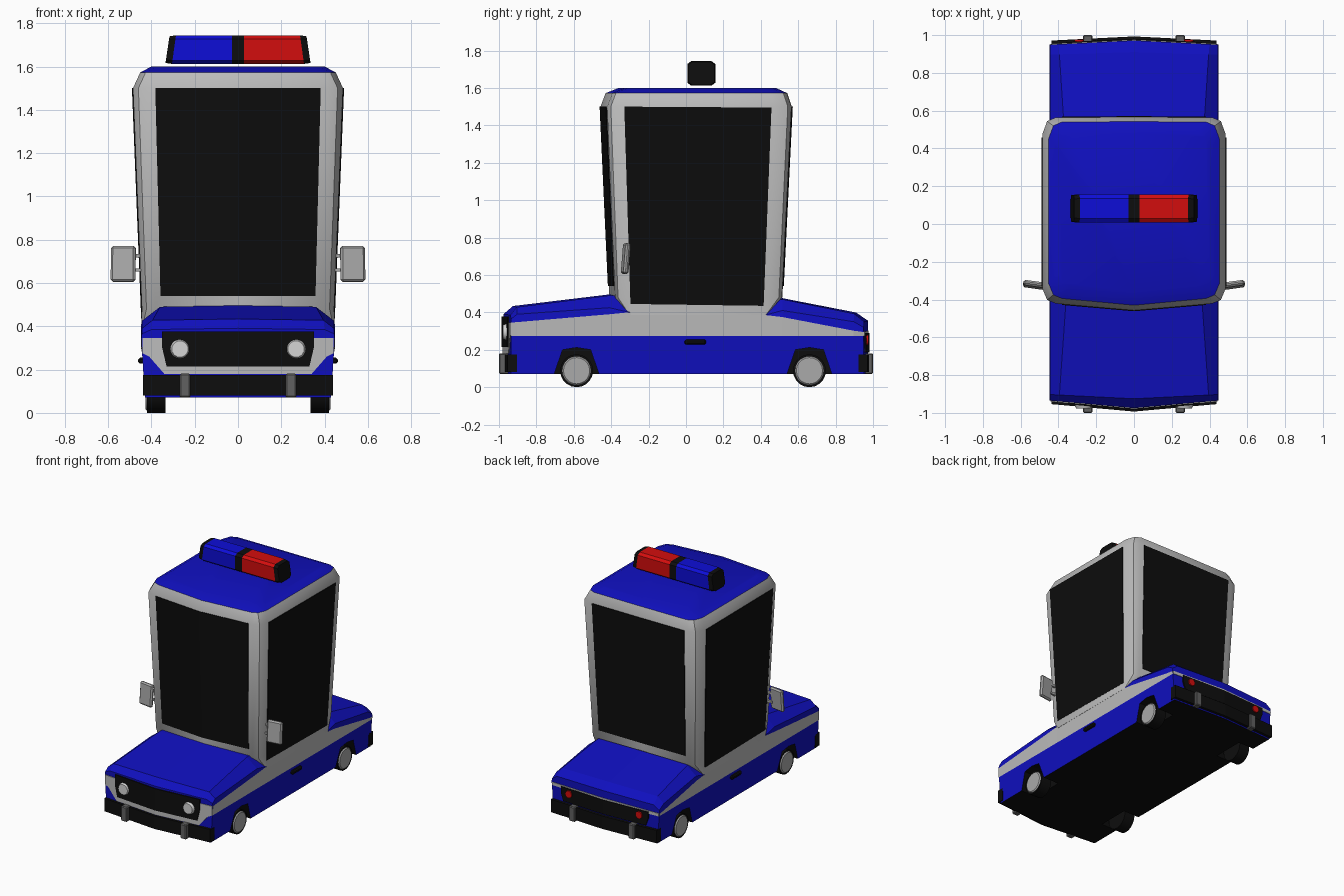
import bpy, bmesh, math
from mathutils import Vector

if "Cube" in bpy.data.objects:
    bpy.data.objects.remove(bpy.data.objects["Cube"])


def material(name, r, g, b):
    m = bpy.data.materials.new(name)
    m.use_nodes = True
    m.diffuse_color = (r, g, b, 1)
    m.node_tree.nodes["Principled BSDF"].inputs["Base Color"].default_value = (r, g, b, 1)
    return m


BLUE = material("body_blue", .005, .005, .52)
WHITE = material("body_white", .5, .5, .5)
BLACK = material("black", .004, .004, .004)
BEACON_BLUE = material("beacon_blue", .004, .004, .68)
RED = material("red", .65, .004, .004)
GREY = material("dark_grey", .12, .12, .12)
LENS = material("lens_white", .66, .66, .66)
SILVER = material("silver", .4, .4, .4)


def finish(name, bm, mats):
    bmesh.ops.recalc_face_normals(bm, faces=bm.faces)
    me = bpy.data.meshes.new(name)
    bm.to_mesh(me)
    bm.free()
    for m in mats:
        me.materials.append(m)
    ob = bpy.data.objects.new(name, me)
    bpy.context.collection.objects.link(ob)
    return ob


def loft(name, rings, mats, rule=lambda i, j: 0, caps=(0, 0)):
    """Skin rings of equal length; each cap is split along the centre line."""
    bm = bmesh.new()
    rows = [[bm.verts.new(p) for p in r] for r in rings]
    n = len(rows[0])
    h = n // 2
    for i in range(len(rows) - 1):
        for j in range(n):
            k = (j + 1) % n
            f = bm.faces.new((rows[i][j], rows[i][k], rows[i + 1][k], rows[i + 1][j]))
            f.material_index = rule(i, min(j, n - 1 - j))
    for row, c in zip((rows[0], rows[-1]), caps):
        for part in (row[:h + 1], row[h:] + row[:1]):
            bm.faces.new(part).material_index = c
    return finish(name, bm, mats)


def mirror_ring(half):
    """Close a half outline that starts and ends on x = 0."""
    return half + [(-x, y, z) for x, y, z in half[-2:0:-1]]


def bowed_plate(name, mat, pts, y, bow, depth):
    """Symmetric plate in the xz plane, curving back from its centre."""
    s = -1 if y < 0 else 1
    rings = [mirror_ring([(x, y - s * (bow * x + d), z) for x, z in pts]) for d in (0, depth)]
    return loft(name, rings, [mat])


def box(name, mat, centre, size, bevel=0):
    bm = bmesh.new()
    bmesh.ops.create_cube(bm, size=1)
    bmesh.ops.scale(bm, vec=size, verts=bm.verts)
    if bevel:
        bmesh.ops.bevel(bm, geom=bm.edges[:], offset=bevel, segments=1, affect='EDGES')
    bmesh.ops.translate(bm, vec=centre, verts=bm.verts)
    return finish(name, bm, [mat])


def disc(name, mat, centre, r, depth, axis, r2=None, sides=20):
    bm = bmesh.new()
    bmesh.ops.create_cone(bm, cap_ends=True, segments=sides, radius1=r,
                          radius2=r if r2 is None else r2, depth=depth)
    rot = Vector((0, 0, 1)).rotation_difference(Vector(axis)).to_matrix()
    bmesh.ops.rotate(bm, matrix=rot, verts=bm.verts)
    bmesh.ops.translate(bm, vec=centre, verts=bm.verts)
    ob = finish(name, bm, [mat])
    smooth(ob)
    return ob


def activate(ob):
    bpy.ops.object.select_all(action='DESELECT')
    ob.select_set(True)
    bpy.context.view_layer.objects.active = ob


def smooth(ob, angle=35):
    activate(ob)
    bpy.ops.object.shade_smooth_by_angle(angle=math.radians(angle))


# Lower body: y, bow, stripe top, shoulder height, top height, top half width
stations = [
    (-.975, .09, .346, .365, .385, .40),
    (-.925, .05, .348, .39, .428, .395),
    (-.41, 0, .39, .425, .49, .36),
    (-.31, 0, .40, .402, .49, .36),
    (.43, 0, .385, .387, .47, .36),
    (.515, 0, .375, .41, .47, .37),
    (.91, .03, .302, .35, .393, .395),
    (.972, .05, .295, .32, .35, .40)]
rings = []
for y, bow, zb, zs, zt, w in stations:
    s = 1 if y < 0 else -1
    half = [(0, .07), (.43, .07), (.443, .275), (.447, zb), (.444, zs), (w, zt), (0, zt + .006)]
    rings.append(mirror_ring([(x, y + s * bow * x, z) for x, z in half]))
body_mats = [BLUE, WHITE, BLACK]
body = loft("lower_body", rings, body_mats, lambda i, j: (2, 0, 1, 0, 0, 0)[j])

# Wheel arches and wheels
for end, y in (("front", -.585), ("rear", .66)):
    for side, s in (("left", 1), ("right", -1)):
        arch = [(-.12, .0), (-.12, .07), (-.075, .2), (0, .212), (.075, .2), (.12, .07), (.12, .0), (0, 0)]
        cutter = loft("arch_cutter", [[(s * x, y + dy, z) for dy, z in arch] for x in (.3, .6)],
                      body_mats, lambda i, j: 2, (2, 2))
        cutter.hide_render = True
        mod = body.modifiers.new("arch", 'BOOLEAN')
        mod.operation = 'DIFFERENCE'
        mod.solver = 'EXACT'
        mod.object = cutter
        activate(body)
        bpy.ops.object.modifier_apply(modifier=mod.name)
        bpy.data.objects.remove(cutter)
        disc(f"{end}_{side}_tyre", BLACK, (s * .378, y, .088), .088, .085, (1, 0, 0))
        disc(f"{end}_{side}_hub", SILVER, (s * .422, y, .088), .082, .012, (s, 0, 0), .07)

# Tall cabin: height, half width, front, back, corner size
levels = [(.385, .448, -.31, .43, .15), (.48, .444, -.41, .515, .85),
          (1.5, .485, -.457, .566, 1), (1.572, .452, -.43, .542, 1),
          (1.6, .40, -.36, .48, .9)]
rings = []
for z, w, f, b, c in levels:
    rings.append(mirror_ring([
        (0, f, z), (w - .07 * c, f + .036 * c, z), (w - .025 * c, f + .055 * c, z),
        (w, f + .115 * c, z), (w, b - .09 * c, z), (w - .025 * c, b - .022 * c, z),
        (w - .07 * c, b - .002, z), (0, b, z)]))
cabin = loft("cabin", rings, [WHITE, BLUE], lambda i, j: int(i == 3), (0, 1))
smooth(cabin)


# Windows
def lean(z, low, high):
    return low + (high - low) * (z - .48) / 1.02


for name, f0, f1, bow, sgn in (("windscreen", -.41, -.457, .087, -1), ("rear_window", .515, .566, .006, 1)):
    pts = [(0, .54), (.358, .54), (.382, 1.5), (0, 1.5)]
    loft(name, [mirror_ring([(x, lean(z, f0, f1) + sgn * (d - bow * x), z) for x, z in pts])
                for d in (.005, -.004)], [BLACK])
for side, s in (("left", 1), ("right", -1)):
    pts = [(-.297, .445), (.415, .435), (.457, 1.495), (-.33, 1.5)]
    loft(f"{side}_window", [[(s * (lean(z, .444, .485) + d), y, z) for y, z in pts]
                            for d in (.005, -.004)], [BLACK])

# Front and rear panels
bowed_plate("front_panel", WHITE, [(0, .18), (.34, .18), (.41, .26), (.442, .276), (.442, .346), (0, .346)],
            -.98, .09, .008)
bowed_plate("grille", BLACK, [(0, .215), (.33, .215), (.35, .3), (.35, .377), (0, .377)], -.986, .09, .009)
bowed_plate("rear_panel", WHITE, [(0, .275), (.442, .275), (.442, .297), (0, .302)], .976, .05, .008)
bowed_plate("rear_grille", BLACK, [(0, .185), (.34, .185), (.36, .24), (.36, .29), (0, .29)], .981, .05, .009)

# Bumpers, overriders and lamps
for end, s, bow in (("front", -1, .09), ("rear", 1, .05)):
    bowed_plate(f"{end}_bumper", BLACK, [(0, .08), (.438, .08), (.438, .176), (0, .176)], s * .993, bow, .05)
    for side, m in (("left", 1), ("right", -1)):
        box(f"{end}_{side}_overrider", GREY, (m * .245, s * .97, .126), (.05, .06, .11), .006)
        if s < 0:
            disc(f"{side}_headlight", LENS, (m * .268, -.967, .295), .046, .022, (0, -1, 0), .038)
        else:
            disc(f"{side}_tail_light", RED, (m * .29, .968, .252), .026, .016, (0, 1, 0))

# Mirrors and door handles
for side, s in (("left", 1), ("right", -1)):
    mirror = box(f"{side}_mirror", SILVER, (0, 0, 0), (.115, .028, .165), .01)
    mirror.location = (s * .53, -.322, .688)
    mirror.rotation_euler = (-.08, 0, s * .14)
    for z in (.66, .725):
        box(f"{side}_mirror_arm", SILVER, (s * .465, -.315, z), (.06, .016, .016))
    box(f"{side}_door_handle", BLACK, (s * .446, .05, .241), (.03, .115, .028), .008)

# Roof light bar
rings = []
for x, c in ((-.335, .93), (-.305, 1), (-.028, 1), (.028, 1), (.305, 1), (.335, .93)):
    ring = []
    for a, b in ((-.07, -.05), (-.05, -.066), (.05, -.066), (.07, -.05),
                 (.07, .05), (.05, .066), (-.05, .066), (-.07, .05)):
        shear = math.copysign(.14 * (b + .066), x) if abs(x) > .1 else 0
        ring.append((x - shear, .082 + a * c * 1.07, 1.678 + b * c))
    rings.append(ring)
loft("roof_light_bar", rings, [BLACK, BEACON_BLUE, RED], lambda i, j: (0, 1, 0, 2, 0)[i])
